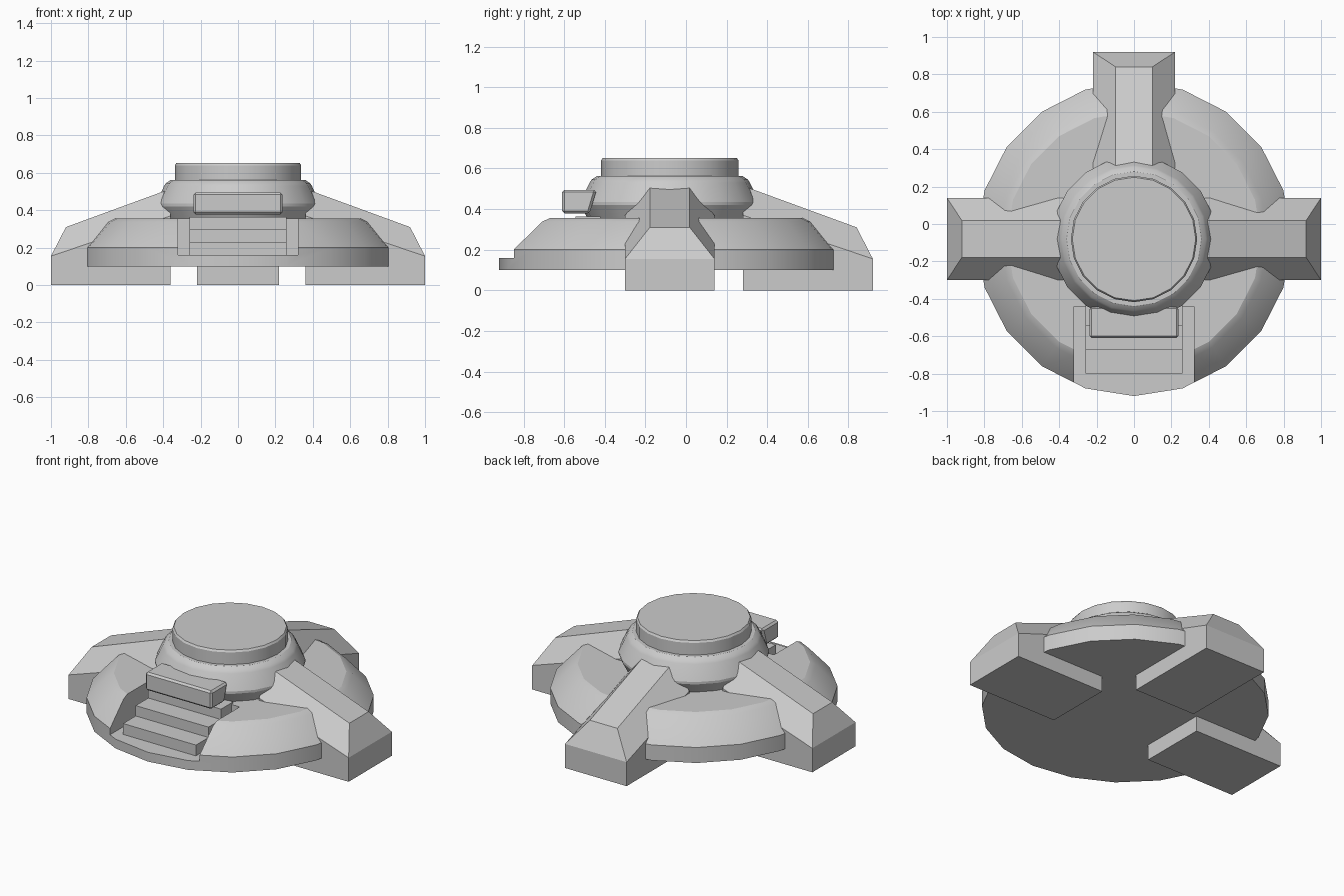
import bpy, bmesh, math
from mathutils import Matrix, Vector

if "Cube" in bpy.data.objects:
    bpy.data.objects.remove(bpy.data.objects["Cube"])

CY = -0.08   # y of the round body's axis


def add_mesh(name, bm, smooth=None):
    bmesh.ops.recalc_face_normals(bm, faces=bm.faces)
    me = bpy.data.meshes.new(name)
    bm.to_mesh(me)
    bm.free()
    ob = bpy.data.objects.new(name, me)
    bpy.context.collection.objects.link(ob)
    if smooth:
        shade(ob, smooth)
    return ob


def shade(ob, deg=30):
    bpy.ops.object.select_all(action='DESELECT')
    ob.select_set(True)
    bpy.context.view_layer.objects.active = ob
    bpy.ops.object.shade_smooth_by_angle(angle=math.radians(deg))


def lathe(name, profile, n=20, smooth=25):
    """Closed solid turned around the body axis from (radius, z) points."""
    bm = bmesh.new()
    rings = []
    for r, z in profile:
        rings.append([bm.verts.new((r * math.sin(2 * math.pi * i / n),
                                    CY - r * math.cos(2 * math.pi * i / n), z))
                      for i in range(n)])
    for a, b in zip(rings, rings[1:]):
        for i in range(n):
            j = (i + 1) % n
            bm.faces.new((a[i], a[j], b[j], b[i]))
    bm.faces.new(rings[0])
    bm.faces.new(rings[-1])
    return add_mesh(name, bm, smooth)


def box(name, lo, hi):
    lo, hi = Vector(lo), Vector(hi)
    bm = bmesh.new()
    bmesh.ops.create_cube(bm, size=1)
    bmesh.ops.transform(bm, verts=bm.verts, matrix=Matrix.Translation((lo + hi) / 2)
                        @ Matrix.Diagonal((*(hi - lo), 1)))
    return add_mesh(name, bm)


# Wide base disc with a notch for the stairs
disc = lathe("base_disc", [(0.84, 0.10), (0.84, 0.20), (0.715, 0.338), (0.68, 0.355)], smooth=None)
cutter = box("stair_cutter", (-0.32, -1.2, 0.16), (0.32, -0.44, 0.6))
cutter.hide_render = True
mod = disc.modifiers.new("notch", 'BOOLEAN')
mod.operation = 'DIFFERENCE'
mod.solver = 'EXACT'
mod.object = cutter
bpy.context.view_layer.objects.active = disc
bpy.ops.object.modifier_apply(modifier="notch")
bpy.data.objects.remove(cutter)
shade(disc, 25)

# Central turret and its cap
lathe("turret", [(0.40, 0.15), (0.40, 0.345), (0.44, 0.42), (0.44, 0.435),
                 (0.395, 0.53), (0.385, 0.545), (0.36, 0.562)])
lathe("turret_cap", [(0.338, 0.55), (0.338, 0.64), (0.33, 0.652)])

# Stairs
for k in range(3):
    box(f"step_{k + 1}", (-0.26, -0.80 + 0.128 * k, 0.14),
        (0.26, -0.42, 0.23 + 0.067 * k))

# Canopy over the stairs, its underside shorter than its top
bm = bmesh.new()
side = [(-0.61, 0.378), (-0.475, 0.378), (-0.44, 0.495), (-0.61, 0.495)]
face = bm.faces.new([bm.verts.new((-0.238, y, z)) for y, z in side])
ext = bmesh.ops.extrude_face_region(bm, geom=[face])
bmesh.ops.translate(bm, vec=(0.476, 0, 0),
                    verts=[g for g in ext['geom'] if isinstance(g, bmesh.types.BMVert)])
bmesh.ops.recalc_face_normals(bm, faces=bm.faces)
bmesh.ops.bevel(bm, geom=bm.edges[:], offset=0.012, segments=1, affect='EDGES')
add_mesh("entrance_canopy", bm)


# Three buttress legs: foot, shoulder and ridge rows at the outer and inner ends
def leg(name, angle):
    bm = bmesh.new()
    outer = [(1.0, 0.22, 0.0), (1.0, 0.22, 0.155), (0.92, 0.098, 0.31)]
    inner = [(0.36, 0.22, 0.0), (0.36, 0.22, 0.37), (0.36, 0.098, 0.515)]

    def loop(rows):
        return [bm.verts.new((r, s * w, z)) for s, seq in ((-1, rows), (1, rows[::-1]))
                for r, w, z in seq]
    a, b = loop(outer), loop(inner)
    for i in range(6):
        j = (i + 1) % 6
        bm.faces.new((a[i], a[j], b[j], b[i]))
    bm.faces.new(b)
    bm.faces.new((a[0], a[1], a[4], a[5]))
    bm.faces.new((a[1], a[2], a[3], a[4]))
    bmesh.ops.transform(bm, verts=bm.verts, matrix=Matrix.Translation((0, CY, 0))
                        @ Matrix.Rotation(math.radians(angle), 4, 'Z'))
    # the inner end is narrowed above the disc's underside by the turret that hides it
    return add_mesh(name, bm)


for name, angle in (("right_leg", 0), ("back_leg", 90), ("left_leg", 180)):
    leg(name, angle)
